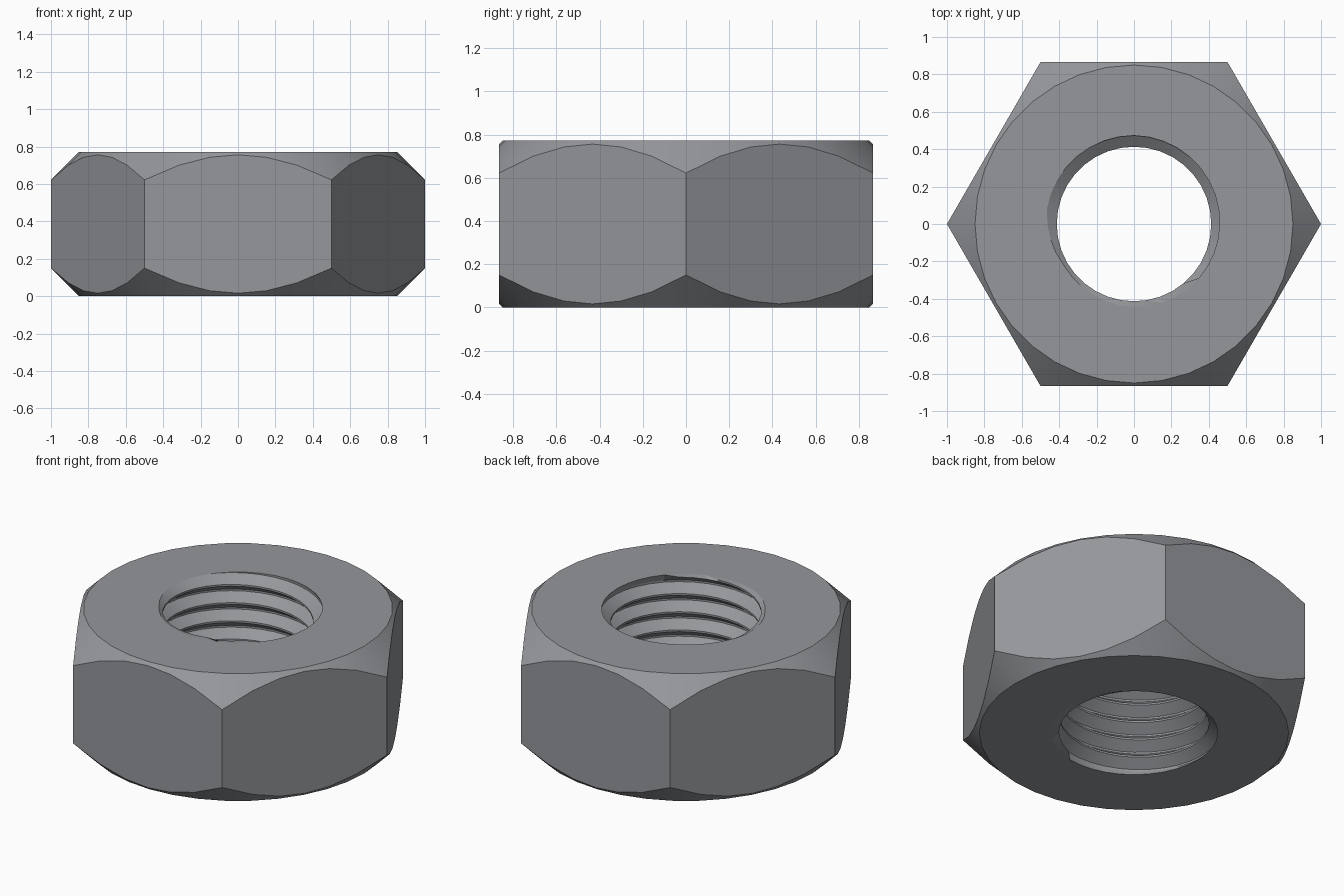
import bpy, bmesh, math

if "Cube" in bpy.data.objects:
    bpy.data.objects.remove(bpy.data.objects["Cube"])

H = 0.772            # nut height
APOTHEM = 0.866      # centre to flat
FACE_R = 0.85        # radius of the flat bearing face
MINOR, MAJOR = 0.413, 0.473   # thread crest and root radii
TURNS = 7
PITCH = H / TURNS
SEG = 36

# one thread pitch: (fraction of pitch, radius)
PROFILE = [(0.0, MINOR), (0.1, MINOR), (0.5, MAJOR), (0.6, MAJOR)]
Z0 = H - 0.078 - PITCH * (0.8 + 0.375)


def mouth_radius(i):
    """Spiral run-out of the thread at the top face, clockwise from +y."""
    t = (0.25 - i / SEG) % 1.0
    if t < 0.66:
        return MAJOR - (MAJOR - MINOR) * t
    low = MAJOR - (MAJOR - MINOR) * 0.66
    return low + (MAJOR - low) * min(1, (t - 0.66) / 0.12)


def section(i):
    """Closed radial section (radius, z) at angular step i."""
    a = math.radians((i * 360 / SEG) % 60 - 30)
    r = APOTHEM / math.cos(a)
    c = r - FACE_R                      # 45 degree chamfer cone
    pts = [(FACE_R, 0), (r, c), (r, H - c), (FACE_R, H)]
    thread = []
    for k in range(-TURNS - 4, TURNS + 4):
        for u, rad in PROFILE:
            z = Z0 + PITCH * (k + u + i / SEG)
            if z >= H:
                rad, z = mouth_radius(i), H
            elif z <= 0:
                rad, z = 0.46, 0
            thread.append((rad, z))
    return pts + thread[::-1]


# sweep the section round the axis, following the helix
bm = bmesh.new()
cols = []
for i in range(SEG + 1):
    a = 2 * math.pi * i / SEG
    cols.append([bm.verts.new((r * math.cos(a), r * math.sin(a), z))
                 for r, z in section(i)])
n = len(cols[0])
for c0, c1 in zip(cols, cols[1:]):
    for j in range(n):
        k = (j + 1) % n
        bm.faces.new((c0[j], c1[j], c1[k], c0[k]))
bmesh.ops.remove_doubles(bm, verts=bm.verts[:], dist=1e-5)
bmesh.ops.recalc_face_normals(bm, faces=bm.faces[:])

mesh = bpy.data.meshes.new("hex_nut")
bm.to_mesh(mesh)
bm.free()
nut = bpy.data.objects.new("hex_nut", mesh)
bpy.context.collection.objects.link(nut)
bpy.context.view_layer.objects.active = nut
nut.select_set(True)
bpy.ops.object.shade_smooth_by_angle(angle=math.radians(20))

# keep the rims of the hole crisp
for e in mesh.edges:
    ends = [mesh.vertices[v].co for v in e.vertices]
    if all(p.xy.length < 0.5 for p in ends) and (
            all(p.z > H - 1e-4 for p in ends) or all(p.z < 1e-4 for p in ends)):
        e.use_edge_sharp = True

# dark steel
steel = bpy.data.materials.new("dark_steel")
steel.diffuse_color = (0.30, 0.31, 0.33, 1)
steel.use_nodes = True
steel.node_tree.nodes["Principled BSDF"].inputs["Base Color"].default_value = steel.diffuse_color
mesh.materials.append(steel)
